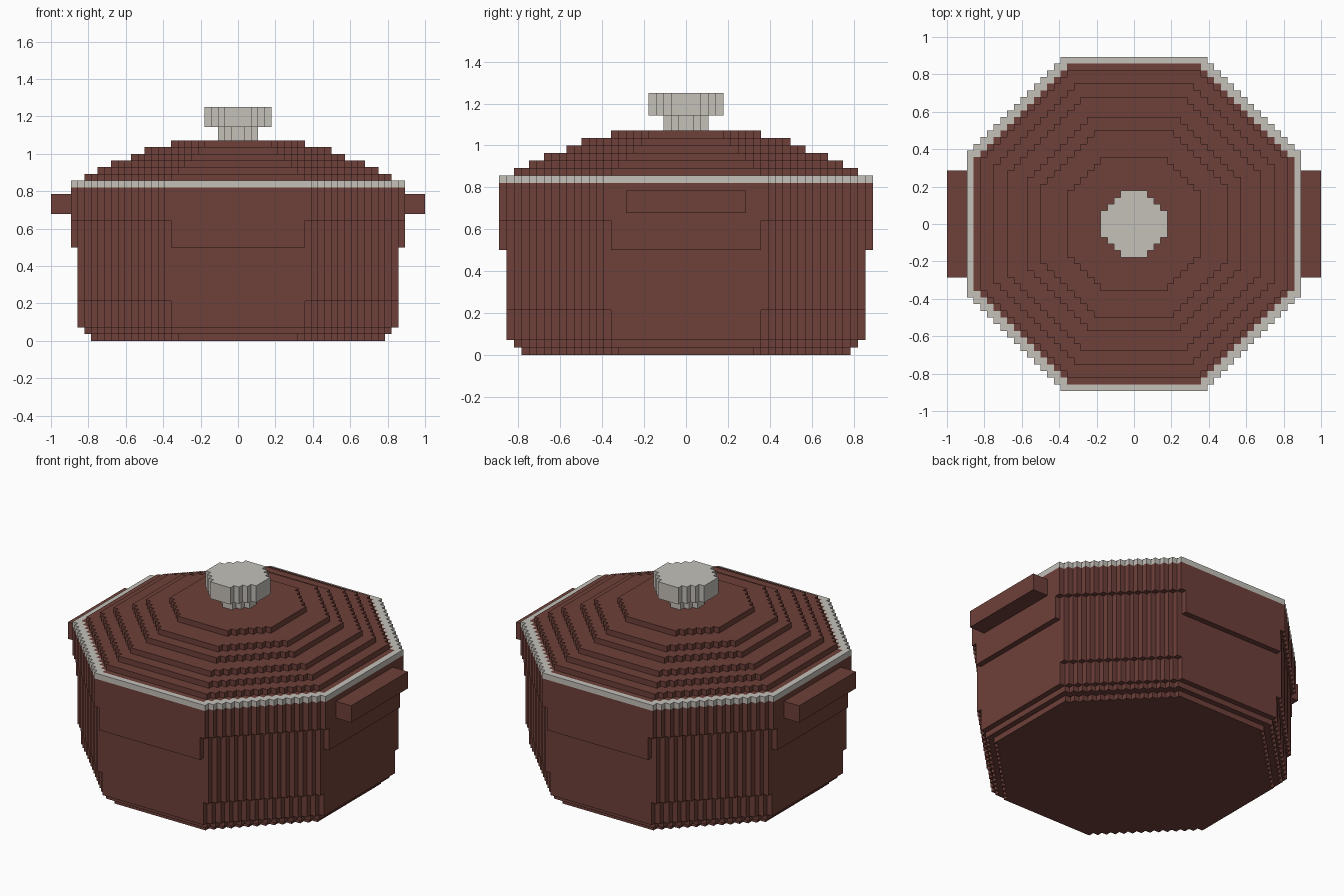
import bpy, bmesh, math

if "Cube" in bpy.data.objects:
    bpy.data.objects.remove(bpy.data.objects["Cube"])

U = 1 / 28          # size of one block
R = 25              # half width of the pot in blocks


def material(name, rgb):
    m = bpy.data.materials.new(name)
    m.diffuse_color = (*rgb, 1)
    m.use_nodes = True
    m.node_tree.nodes["Principled BSDF"].inputs["Base Color"].default_value = m.diffuse_color
    return m


RED = material("brick red enamel", (0.156, 0.051, 0.041))
GREY = material("pale warm grey", (0.554, 0.533, 0.491))

# Stacked octagon bands: bottom, top, half width, corner cut (x + y limit), part
BANDS = [
    (0, 1, 22, 31, "pot"), (1, 2, 23, 33, "pot"), (2, 6, 24, 34, "pot"),
    (6, 14, 24, 35, "pot"), (14, 18, 25, 35, "pot"), (18, 23, 25, 36, "pot"),
    (23, 24, 25, 36, "rim"),
    (24, 25, 23, 33, "lid"), (25, 26, 21, 30, "lid"), (26, 27, 19, 27, "lid"),
    (27, 28, 16, 23, "lid"), (28, 29, 14, 20, "lid"), (29, 30, 10, 15, "lid"),
    (30, 32, 3, 4, "knob"), (32, 35, 5, 7, "knob"),
]


def in_octagon(i, j, half, cut):
    a = i + 1 if i >= 0 else -i
    b = j + 1 if j >= 0 else -j
    return max(a, b) <= half and a + b <= cut


def part_at(i, j, k):
    """Part that fills a cell of band k, or None when empty."""
    if not 0 <= k < len(BANDS):
        return None
    _, _, half, cut, part = BANDS[k]
    if not in_octagon(i, j, half, cut):
        return None
    if part == "rim" and in_octagon(i, j, 24, 34):
        return "lid"            # the lid sits inside the rim
    return part


def finish(bm, name, mat):
    mesh = bpy.data.meshes.new(name)
    bm.to_mesh(mesh)
    bm.free()
    mesh.materials.append(mat)
    ob = bpy.data.objects.new(name, mesh)
    bpy.context.collection.objects.link(ob)
    return ob


def build_part(name, mat):
    """Skin the outer faces of every cell belonging to one part."""
    bm = bmesh.new()
    verts = {}

    def quad(*points):
        vs = []
        for p in points:
            if p not in verts:
                verts[p] = bm.verts.new([c * U for c in p])
            vs.append(verts[p])
        bm.faces.new(vs)

    for k, (a, b, *_) in enumerate(BANDS):
        for i in range(-R, R):
            for j in range(-R, R):
                if part_at(i, j, k) != name:
                    continue
                x, y = i + 1, j + 1
                if not part_at(i, j, k + 1):
                    quad((i, j, b), (x, j, b), (x, y, b), (i, y, b))
                if not part_at(i, j, k - 1):
                    quad((i, j, a), (i, y, a), (x, y, a), (x, j, a))
                if not part_at(i + 1, j, k):
                    quad((x, j, a), (x, y, a), (x, y, b), (x, j, b))
                if not part_at(i - 1, j, k):
                    quad((i, y, a), (i, j, a), (i, j, b), (i, y, b))
                if not part_at(i, j + 1, k):
                    quad((x, y, a), (i, y, a), (i, y, b), (x, y, b))
                if not part_at(i, j - 1, k):
                    quad((i, j, a), (x, j, a), (x, j, b), (i, j, b))
    # merge the flat areas
    bmesh.ops.dissolve_limit(bm, angle_limit=math.radians(1),
                             verts=bm.verts[:], edges=bm.edges[:])
    return finish(bm, name, mat)


build_part("pot", RED)
build_part("rim", GREY)
build_part("lid", RED)
build_part("knob", GREY)

# Side handles
for side, name in ((1, "right_handle"), (-1, "left_handle")):
    bm = bmesh.new()
    bmesh.ops.create_cube(bm, size=1)
    for v in bm.verts:
        v.co = ((side * 26.5 + v.co.x * 3) * U, v.co.y * 16 * U,
                (20.5 + v.co.z * 3) * U)
    finish(bm, name, RED)
